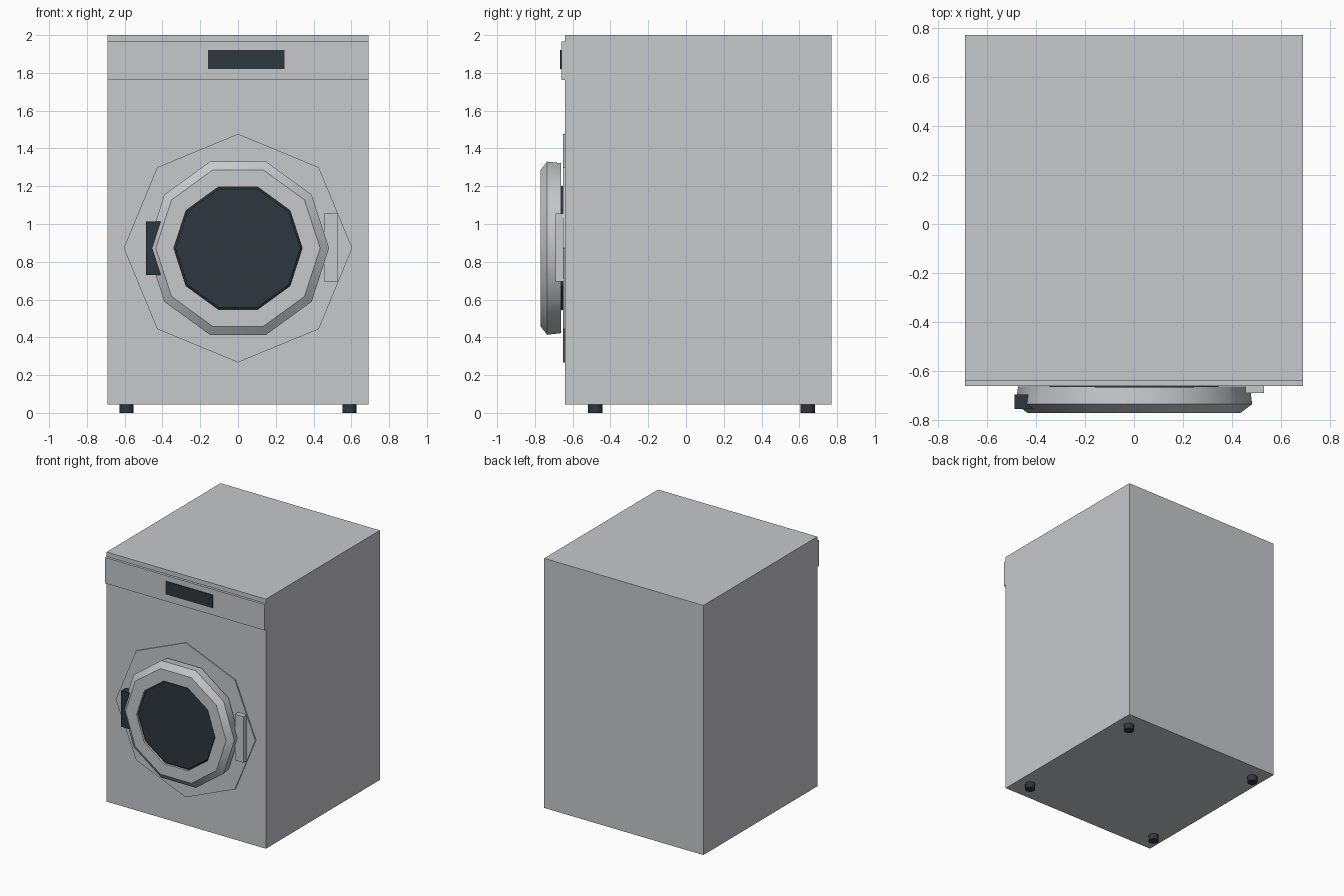
import bpy
import math

if "Cube" in bpy.data.objects:
    bpy.data.objects.remove(bpy.data.objects["Cube"], do_unlink=True)


def material(name, rgb):
    m = bpy.data.materials.new(name)
    m.use_nodes = True
    m.diffuse_color = (*rgb, 1)
    m.node_tree.nodes["Principled BSDF"].inputs["Base Color"].default_value = (*rgb, 1)
    return m


GREY = material("light grey enamel", (0.57, 0.58, 0.60))
DARK = material("dark slate", (0.028, 0.038, 0.047))
DOOR_Z = 0.872


def add_mesh(name, verts, faces, mat):
    mesh = bpy.data.meshes.new(name)
    mesh.from_pydata(verts, [], faces)
    mesh.materials.append(mat)
    obj = bpy.data.objects.new(name, mesh)
    bpy.context.collection.objects.link(obj)
    return obj


def box(name, x, y, z, mat):
    verts = [(a, b, c) for a in x for b in y for c in z]
    faces = [(0, 1, 3, 2), (4, 6, 7, 5), (0, 4, 5, 1),
             (2, 3, 7, 6), (0, 2, 6, 4), (1, 5, 7, 3)]
    return add_mesh(name, verts, faces, mat)


def turned(name, profile, sides, mat, ring=False):
    """Turn (radius, y) points, ordered back to front, about the door axis."""
    verts, faces = [], []
    for r, y in profile:
        for i in range(sides):
            a = math.tau * i / sides
            verts.append((r * math.cos(a), y, DOOR_Z + r * math.sin(a)))
    n = len(profile)
    for k in range(n if ring else n - 1):
        p, q = k * sides, (k + 1) % n * sides
        for i in range(sides):
            j = (i + 1) % sides
            faces.append((p + i, p + j, q + j, q + i))
    if not ring:
        faces.append(tuple(reversed(range(sides))))
        faces.append(tuple(range((n - 1) * sides, n * sides)))
    return add_mesh(name, verts, faces, mat)


def smooth(obj, degrees):
    bpy.ops.object.select_all(action='DESELECT')
    obj.select_set(True)
    bpy.context.view_layer.objects.active = obj
    bpy.ops.object.shade_smooth_by_angle(angle=math.radians(degrees))


# Cabinet and control panel
box("cabinet", (-0.69, 0.69), (-0.64, 0.77), (0.045, 2.0), GREY)
box("control_panel", (-0.69, 0.69), (-0.66, -0.64), (1.763, 1.965), GREY)
box("display", (-0.16, 0.245), (-0.666, -0.66), (1.82, 1.922), DARK)

# Porthole door: surround plate, bezel ring and glass
turned("door_surround", [(0.605, -0.64), (0.605, -0.65)], 8, GREY)
bezel = turned("door_bezel", [(0.34, -0.662), (0.473, -0.662), (0.482, -0.735),
                              (0.435, -0.77), (0.34, -0.77)], 10, GREY, ring=True)
smooth(bezel, 38)
turned("door_glass", [(0.345, -0.645), (0.345, -0.75), (0.33, -0.76)], 10, DARK)

# Door handle and hinge
box("door_handle", (-0.487, -0.41), (-0.755, -0.695), (0.73, 1.012), DARK)
box("door_hinge", (0.455, 0.53), (-0.69, -0.645), (0.695, 1.055), GREY)

# Feet
for side, x in (("right", -0.59), ("left", 0.59)):
    for end, y in (("front", -0.48), ("back", 0.645)):
        bpy.ops.mesh.primitive_cylinder_add(vertices=10, radius=0.038, depth=0.05,
                                            location=(x, y, 0.025))
        foot = bpy.context.object
        foot.name = f"{end}_{side}_foot"
        foot.data.materials.append(DARK)
        smooth(foot, 38)
